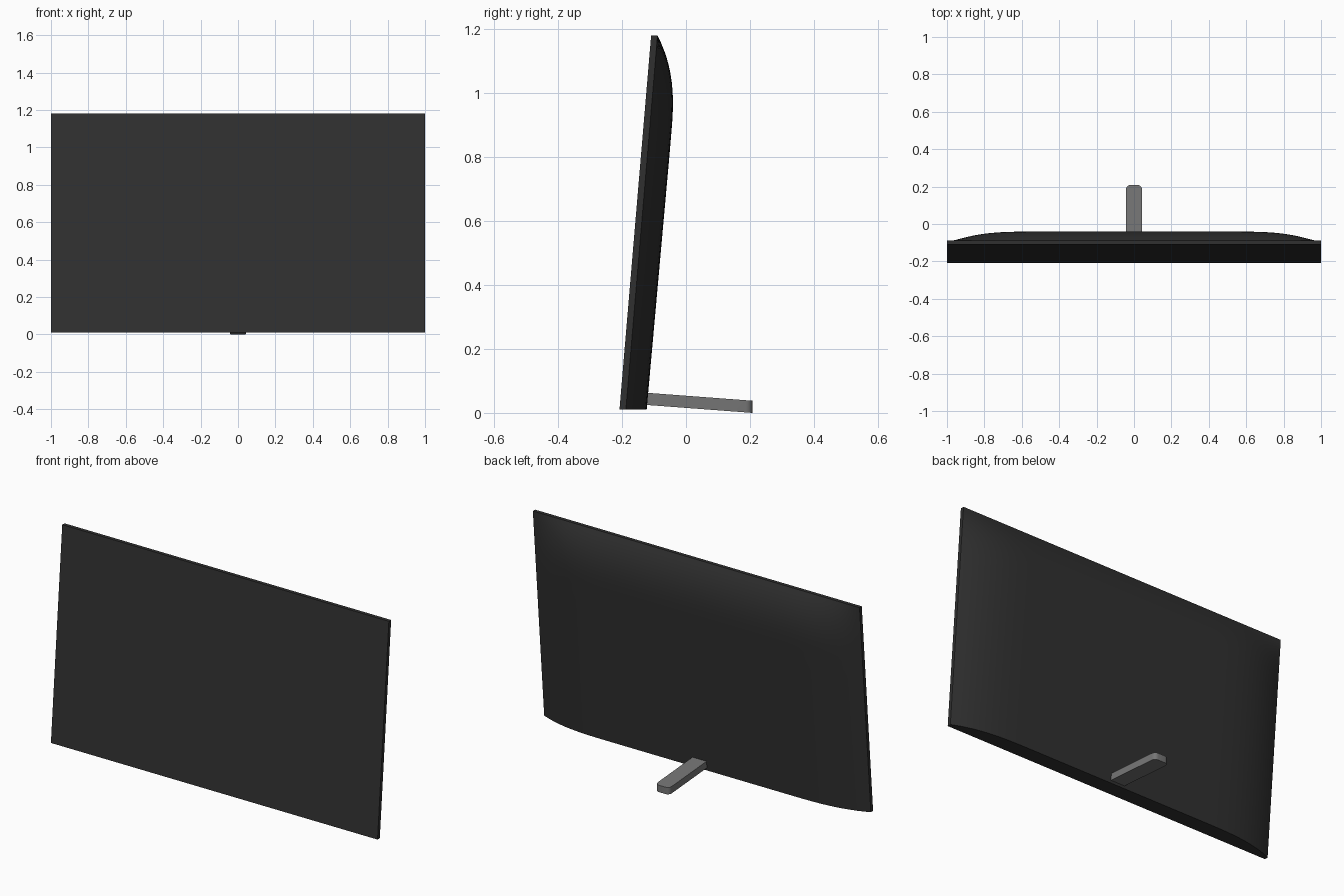
import bpy, bmesh, math

if "Cube" in bpy.data.objects:
    bpy.data.objects.remove(bpy.data.objects["Cube"])

LOW, HIGH = 0.01, 1.18        # bottom and top of the panel
RIM = 0.02                    # thickness of the panel edge


def material(name, value):
    m = bpy.data.materials.new(name)
    m.diffuse_color = (value, value, value, 1)
    m.use_nodes = True
    m.node_tree.nodes["Principled BSDF"].inputs["Base Color"].default_value = m.diffuse_color
    return m


def add_object(name, bm, mat):
    bmesh.ops.recalc_face_normals(bm, faces=bm.faces[:])
    mesh = bpy.data.meshes.new(name)
    bm.to_mesh(mesh)
    bm.free()
    mesh.materials.append(mat)
    ob = bpy.data.objects.new(name, mesh)
    bpy.context.collection.objects.link(ob)
    bpy.ops.object.select_all(action='DESELECT')
    ob.select_set(True)
    bpy.context.view_layer.objects.active = ob
    bpy.ops.object.shade_smooth_by_angle(angle=math.radians(30))
    return ob


def front_y(z):
    # plane of the screen, leaning back
    return -0.208 + (z - LOW) * 0.0846


def rise(t, width, power):
    # eases from 0 at the rim to 1 at the given distance inward
    return 1 - max(0.0, 1 - t / width) ** power


def back_y(x, z):
    depth = 0.065 + 0.004 * min(1, z / 0.8)
    bulge = depth * rise(1 - abs(x), 0.45, 3) * rise(HIGH - z, 0.30, 2.6)
    return front_y(z) + RIM + bulge


dark = material("dark plastic", 0.03)
grey = material("grey metal", 0.18)

# Panel: bulging back grid, extruded forward to a flat screen
bm = bmesh.new()
bmesh.ops.create_grid(bm, x_segments=60, y_segments=48, size=1)
for v in bm.verts:
    x, z = v.co.x, LOW + (v.co.y + 1) / 2 * (HIGH - LOW)
    v.co = (x, back_y(x, z), z)
new = bmesh.ops.extrude_face_region(bm, geom=bm.faces[:])["geom"]
for v in new:
    if isinstance(v, bmesh.types.BMVert):
        v.co.y = front_y(v.co.z)
bmesh.ops.dissolve_faces(bm, faces=[f for f in new if isinstance(f, bmesh.types.BMFace)],
                         use_verts=False)
add_object("screen_panel", bm, dark)

# Stand: sloping bar with rounded rear corners
bm = bmesh.new()
bmesh.ops.create_cube(bm, size=1)
for v in bm.verts:
    v.co.x *= 0.086
    v.co.y = -0.14 if v.co.y < 0 else 0.208
    v.co.z *= 0.038
rear = [e for e in bm.edges if all(v.co.y > 0 for v in e.verts)
        and abs(e.verts[0].co.z - e.verts[1].co.z) > 0.01]
bmesh.ops.bevel(bm, geom=rear, offset=0.022, segments=5, profile=0.5, affect='EDGES')
for v in bm.verts:
    v.co.z += 0.019 + (0.208 - v.co.y) * 0.075
add_object("rear_stand", bm, grey)
